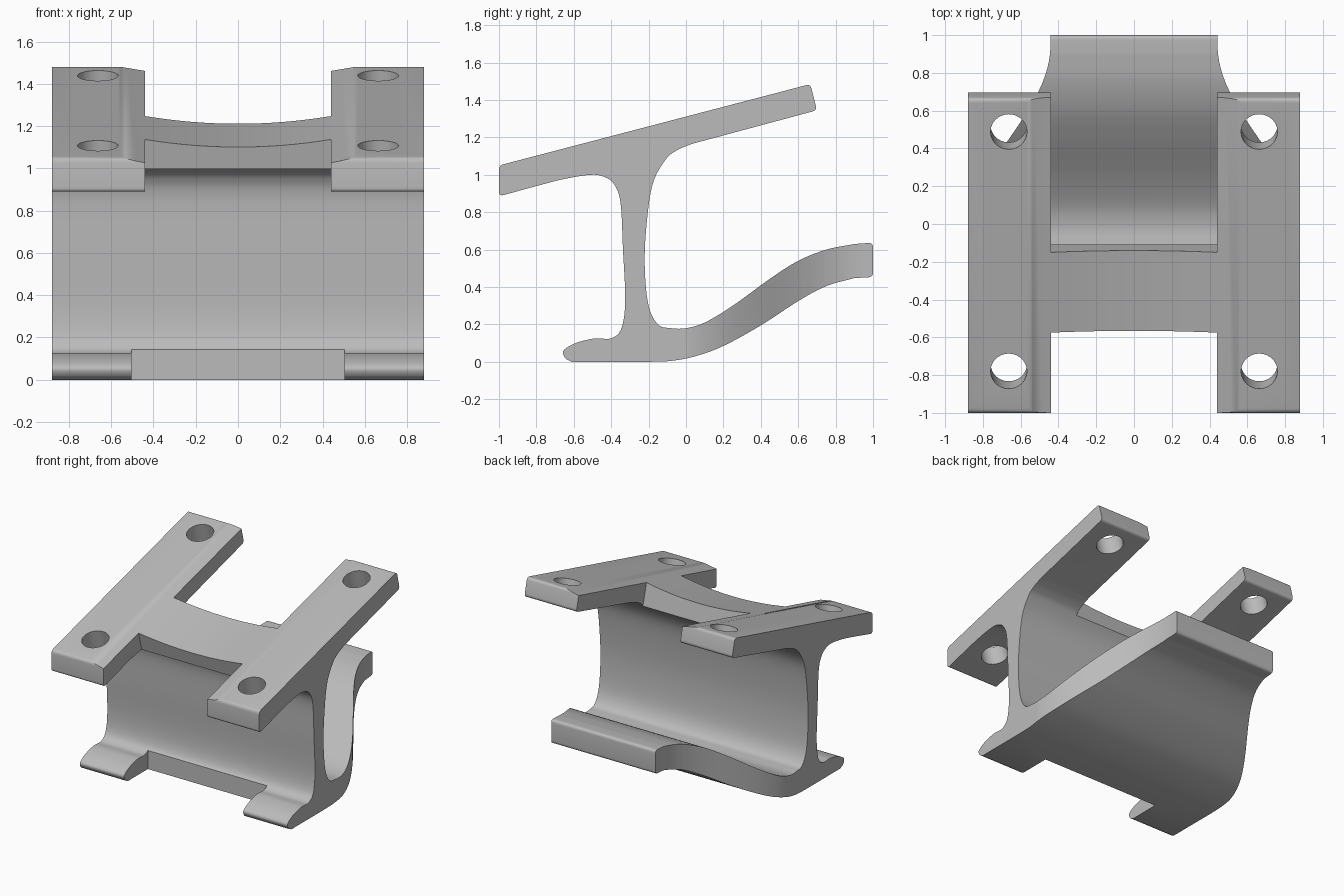
import bpy, bmesh, math
from mathutils import Matrix, Vector

old = bpy.data.objects.get("Cube")
if old:
    bpy.data.objects.remove(old, do_unlink=True)

HALF_WIDTH, ARM_INNER = 0.88, 0.44
TILT = math.atan(0.26)
# Local frame of the sloping top plate: y runs up the slope, z is its normal
PLATE = Matrix.Translation((0, 0, 1.31)) @ Matrix.Rotation(TILT, 4, 'X')


def spline(points, steps=6):
    """Smooth curve through all the points."""
    p = [Vector(q) for q in points]
    p = [2 * p[0] - p[1]] + p + [2 * p[-1] - p[-2]]
    out = []
    for a, b, c, d in zip(p, p[1:], p[2:], p[3:]):
        for i in range(steps):
            t = i / steps
            out.append(0.5 * (2 * b + (c - a) * t + (2 * a - 5 * b + 4 * c - d) * t * t
                              + (3 * b - a - 3 * c + d) * t ** 3))
    return out + [p[-2]]


def corner(before, point, after, radius=0.025, steps=5):
    """Rounded corner between two straight edges."""
    before, point, after = Vector(before), Vector(point), Vector(after)
    a = point + (before - point).normalized() * radius
    b = point + (after - point).normalized() * radius
    return [a.lerp(point, i / steps).lerp(point.lerp(b, i / steps), i / steps)
            for i in range(steps + 1)]


def make_object(name, bm):
    bmesh.ops.recalc_face_normals(bm, faces=bm.faces)
    mesh = bpy.data.meshes.new(name)
    bm.to_mesh(mesh)
    bm.free()
    obj = bpy.data.objects.new(name, mesh)
    bpy.context.collection.objects.link(obj)
    return obj


def prism(name, outline, offset):
    """Extrude a closed outline of 3D points by an offset."""
    bm = bmesh.new()
    face = bm.faces.new([bm.verts.new(p) for p in outline])
    new = bmesh.ops.extrude_face_region(bm, geom=[face])["geom"]
    bmesh.ops.translate(bm, vec=offset, verts=[v for v in new if isinstance(v, bmesh.types.BMVert)])
    return make_object(name, bm)


def box(name, low, high, frame=Matrix()):
    low, high = Vector(low), Vector(high)
    bm = bmesh.new()
    size = Matrix.Diagonal((*(high - low), 1))
    bmesh.ops.create_cube(bm, size=1, matrix=frame @ Matrix.Translation((low + high) / 2) @ size)
    return make_object(name, bm)


def cylinder(name, radius, depth, sides, frame):
    bm = bmesh.new()
    bmesh.ops.create_cone(bm, cap_ends=True, segments=sides, radius1=radius, radius2=radius,
                          depth=depth, matrix=frame)
    return make_object(name, bm)


def cut(target, cutter):
    """Subtract the cutter, bake the result and drop the cutter."""
    cutter.hide_render = True
    mod = target.modifiers.new("cut", 'BOOLEAN')
    mod.operation, mod.solver, mod.object = 'DIFFERENCE', 'EXACT', cutter
    graph = bpy.context.evaluated_depsgraph_get()
    mesh = bpy.data.meshes.new_from_object(target.evaluated_get(graph))
    target.modifiers.clear()
    target.data = mesh
    bpy.data.objects.remove(cutter, do_unlink=True)


# Side profile: plate ends, web with fillets, curved tail, front foot
plate_front, plate_front_low = (-1, 1.05), (-1, 0.885)
plate_back, plate_back_low = (0.665, 1.485), (0.7, 1.345)
tail_top, tail_low = (1, 0.637), (1, 0.453)
back_run = spline([(0.03, 1.165), (-0.05, 1.13), (-0.11, 1.08), (-0.18, 0.945), (-0.214, 0.7),
                   (-0.22, 0.49), (-0.2, 0.3), (-0.15, 0.2), (-0.08, 0.18), (0, 0.18),
                   (0.1, 0.21), (0.25, 0.3), (0.45, 0.445), (0.6, 0.54), (0.75, 0.6), (0.9, 0.63)])
tail_run = spline([(0.9, 0.448), (0.75, 0.405), (0.6, 0.325), (0.4, 0.195), (0.2, 0.085),
                   (0.05, 0.03), (-0.08, 0.005), (-0.2, 0)])
foot_run = spline([(-0.61, 0), (-0.645, 0.02), (-0.655, 0.06), (-0.59, 0.1), (-0.49, 0.125),
                   (-0.4, 0.126), (-0.345, 0.18), (-0.325, 0.33), (-0.337, 0.6), (-0.35, 0.85),
                   (-0.385, 0.95), (-0.44, 0.99), (-0.51, 1), (-0.65, 0.978), (-0.8, 0.94)])
profile = (corner(plate_front_low, plate_front, plate_back)
           + corner(plate_front, plate_back, plate_back_low)
           + corner(plate_back, plate_back_low, back_run[0])
           + back_run
           + corner(back_run[-1], tail_top, tail_low)
           + corner(tail_top, tail_low, tail_run[0])
           + tail_run + foot_run
           + corner(foot_run[-1], plate_front_low, plate_front))
bracket = prism("bracket", [(-HALF_WIDTH, y, z) for y, z in profile], (2 * HALF_WIDTH, 0, 0))

# Shallow dish along the top plate
DISH_RADIUS, DISH_DEPTH = 2.6, 0.06
cut(bracket, cylinder("dish_cutter", DISH_RADIUS, 4, 300,
                      PLATE @ Matrix.Translation((0, 0, DISH_RADIUS - DISH_DEPTH))
                      @ Matrix.Rotation(math.pi / 2, 4, 'X')))

# Slots that leave two arms at the front and two at the back
for start, end in ((-1.5, -0.6), (-0.161, 1)):
    cut(bracket, box("slot_cutter", (-ARM_INNER, start, -0.4), (ARM_INNER, end, 0.3), PLATE))

# Notch between the two front feet
cut(bracket, box("foot_notch_cutter", (-0.505, -0.9, -0.2), (0.505, -0.37, 0.3)))

# Bolt holes through the arms, and the flared narrowing of the tail
for side in (-1, 1):
    for along in (-0.805, 0.505):
        cut(bracket, cylinder("hole_cutter", 0.096, 0.6, 48,
                              PLATE @ Matrix.Translation((side * 0.663, along, 0))))
    flare = []
    for i in range(25):
        t = i / 24
        x = ARM_INNER + (HALF_WIDTH - ARM_INNER) * (1 + math.cos(math.pi * t)) / 2
        flare.append((side * (x + 0.002), t - 0.05, -0.2))
    outer = [(side * ARM_INNER, 1.2, -0.2), (side * 1.2, 1.2, -0.2), (side * 1.2, -0.05, -0.2)]
    cut(bracket, prism("tail_cutter", flare + outer, (0, 0, 1.1)))

# Plain grey metal
grey = bpy.data.materials.new("grey_metal")
grey.use_nodes = True
colour = (0.5, 0.5, 0.5, 1)
grey.diffuse_color = colour
grey.node_tree.nodes["Principled BSDF"].inputs["Base Color"].default_value = colour
bracket.data.materials.clear()
bracket.data.materials.append(grey)
for face in bracket.data.polygons:
    face.material_index = 0

bpy.ops.object.select_all(action='DESELECT')
bracket.select_set(True)
bpy.context.view_layer.objects.active = bracket
bpy.ops.object.shade_smooth_by_angle(angle=math.radians(28))
